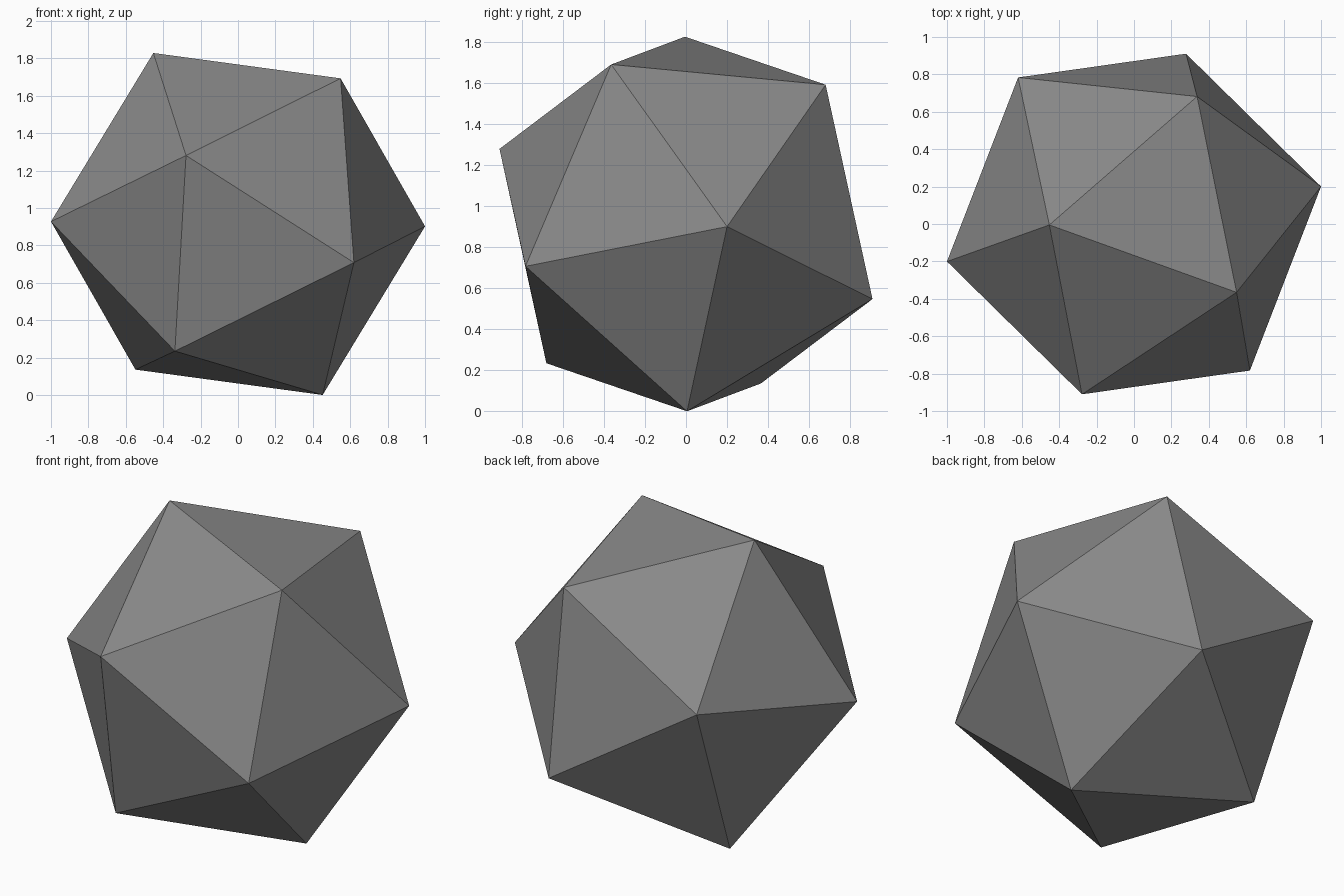
import bpy
from mathutils import Matrix, Vector

default = bpy.data.objects.get("Cube")
if default:
    bpy.data.objects.remove(default, do_unlink=True)

# Grey material
grey = bpy.data.materials.new("mid_grey")
grey.use_nodes = True
colour = (0.25, 0.25, 0.25, 1)
grey.diffuse_color = colour
for node in grey.node_tree.nodes:
    if node.type == 'BSDF_PRINCIPLED':
        node.inputs["Base Color"].default_value = colour

# Tumbled orientation: the pole points to the top corner,
# the local x side points to a neighbouring corner
top_corner = Vector((-0.453, -0.005, 0.915))
next_corner = Vector((0.546, -0.364, 0.777))
z_axis = top_corner.normalized()
x_axis = (next_corner - next_corner.dot(z_axis) * z_axis).normalized()
y_axis = z_axis.cross(x_axis)
turn = Matrix((x_axis, y_axis, z_axis)).transposed().to_4x4()

# Twenty-sided solid with flat faces
bpy.ops.mesh.primitive_ico_sphere_add(subdivisions=1, radius=1.02, location=(0, 0, 0))
solid = bpy.context.object
solid.name = "twenty_sided_solid"
solid.data.transform(turn)
solid.data.materials.append(grey)

# Stand the lowest corner on the ground
lowest = min(v.co.z for v in solid.data.vertices)
solid.data.transform(Matrix.Translation((0, 0, -lowest)))
